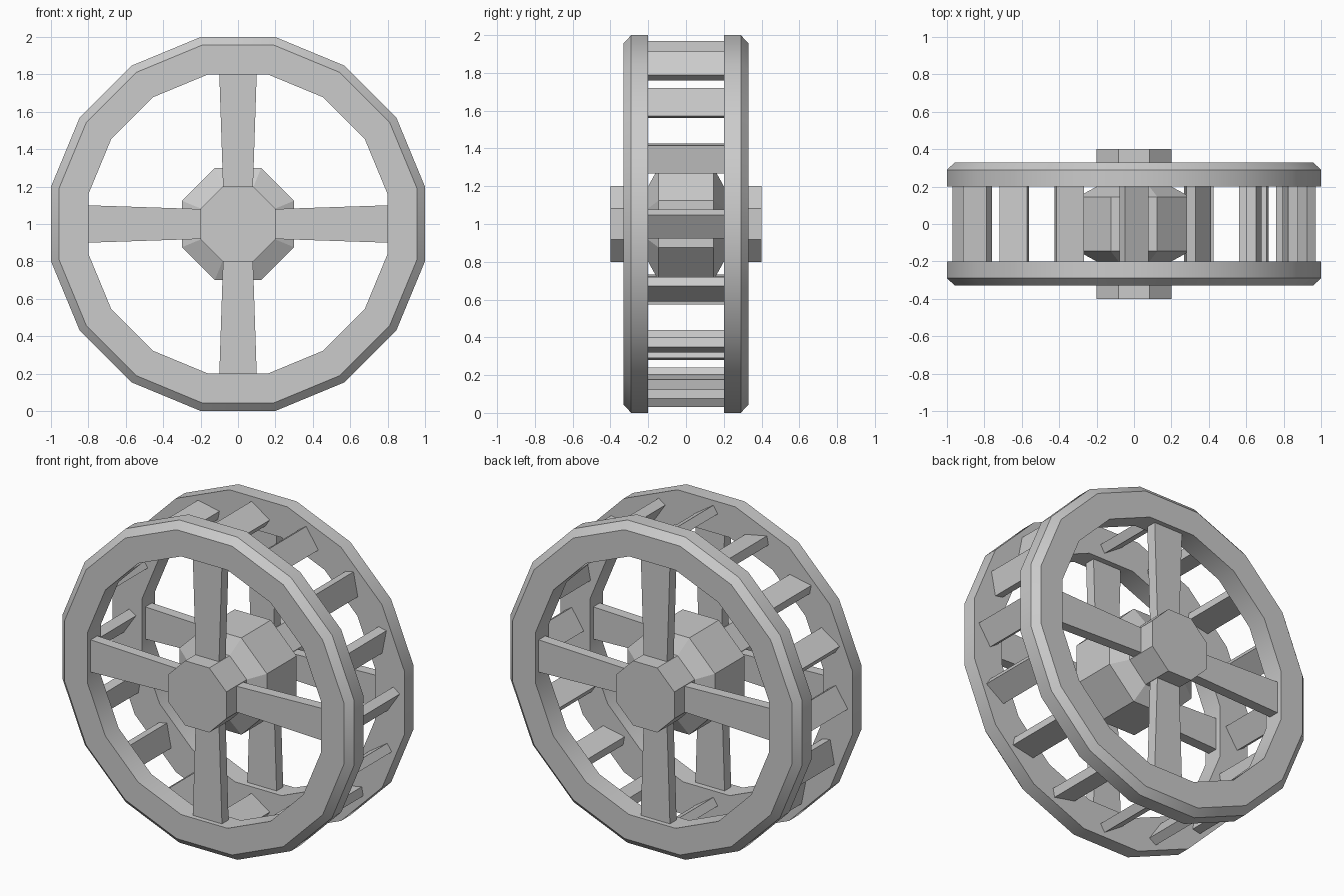
import bpy
from math import cos, sin, pi, radians

if "Cube" in bpy.data.objects:
    bpy.data.objects.remove(bpy.data.objects["Cube"])

CENTRE_Z = 1.0


def make(name, verts, faces, smooth=False):
    mesh = bpy.data.meshes.new(name)
    mesh.from_pydata(verts, [], faces)
    obj = bpy.data.objects.new(name, mesh)
    bpy.context.collection.objects.link(obj)
    bpy.ops.object.select_all(action='DESELECT')
    obj.select_set(True)
    bpy.context.view_layer.objects.active = obj
    bpy.ops.object.mode_set(mode='EDIT')
    bpy.ops.mesh.select_all(action='SELECT')
    bpy.ops.mesh.normals_make_consistent(inside=False)
    bpy.ops.object.mode_set(mode='OBJECT')
    if smooth:
        bpy.ops.object.shade_smooth_by_angle(angle=radians(30))
    return obj


def lathe(name, profile, sides, closed, smooth=False):
    """Spin (flat-to-centre distance, y) points around the axle."""
    n = len(profile)
    verts, faces = [], []
    for i in range(sides):
        a = (i + 0.5) * 2 * pi / sides
        for d, y in profile:
            r = d / cos(pi / sides)
            verts.append((r * cos(a), y, CENTRE_Z + r * sin(a)))
    for i in range(sides):
        j = (i + 1) % sides
        for k in range(n if closed else n - 1):
            m = (k + 1) % n
            faces.append((i * n + k, i * n + m, j * n + m, j * n + k))
    if not closed:
        faces.append([i * n for i in range(sides)])
        faces.append([i * n + n - 1 for i in range(sides)])
    return make(name, verts, faces, smooth)


def plate(name, outline, y0, y1, angle):
    """Extrude a four-point (radial, tangential) outline along y, turned by angle."""
    verts = [(u * cos(angle) - v * sin(angle), y,
              CENTRE_Z + u * sin(angle) + v * cos(angle))
             for y in (y0, y1) for u, v in outline]
    faces = [(0, 1, 2, 3), (4, 5, 6, 7)]
    faces += [(k, (k + 1) % 4, (k + 1) % 4 + 4, k + 4) for k in range(4)]
    return make(name, verts, faces)


# Hub: octagonal axle swelling into a drum
lathe("hub", [(0.2, -0.4), (0.2, -0.2), (0.3, -0.145),
              (0.3, 0.145), (0.2, 0.2), (0.2, 0.4)], 8, False)

spoke = [(0.17, -0.079), (0.805, -0.1), (0.805, 0.1), (0.17, 0.079)]
for side, label in ((-1, "front"), (1, "back")):
    # Rim ring with chamfered outer edge
    lathe(label + "_rim", [(0.8, side * 0.2), (1.0, side * 0.2), (1.0, side * 0.29),
                           (0.957, side * 0.33), (0.8, side * 0.33)], 16, True, True)
    # Four flaring spokes
    for i in range(4):
        plate(f"{label}_spoke_{i + 1}", spoke, side * 0.30, side * 0.235, i * pi / 2)

# Sixteen tilted slats between the rims
W, T, R, TILT = 0.15, 0.055, 0.905, radians(56.25)
slat = [(R + a * W / 2 * cos(TILT) - b * T / 2 * sin(TILT),
         a * W / 2 * sin(TILT) + b * T / 2 * cos(TILT))
        for a, b in ((-1, -1), (1, -1), (1, 1), (-1, 1))]
for i in range(16):
    plate(f"slat_{i + 1}", slat, -0.2, 0.2, i * pi / 8)
